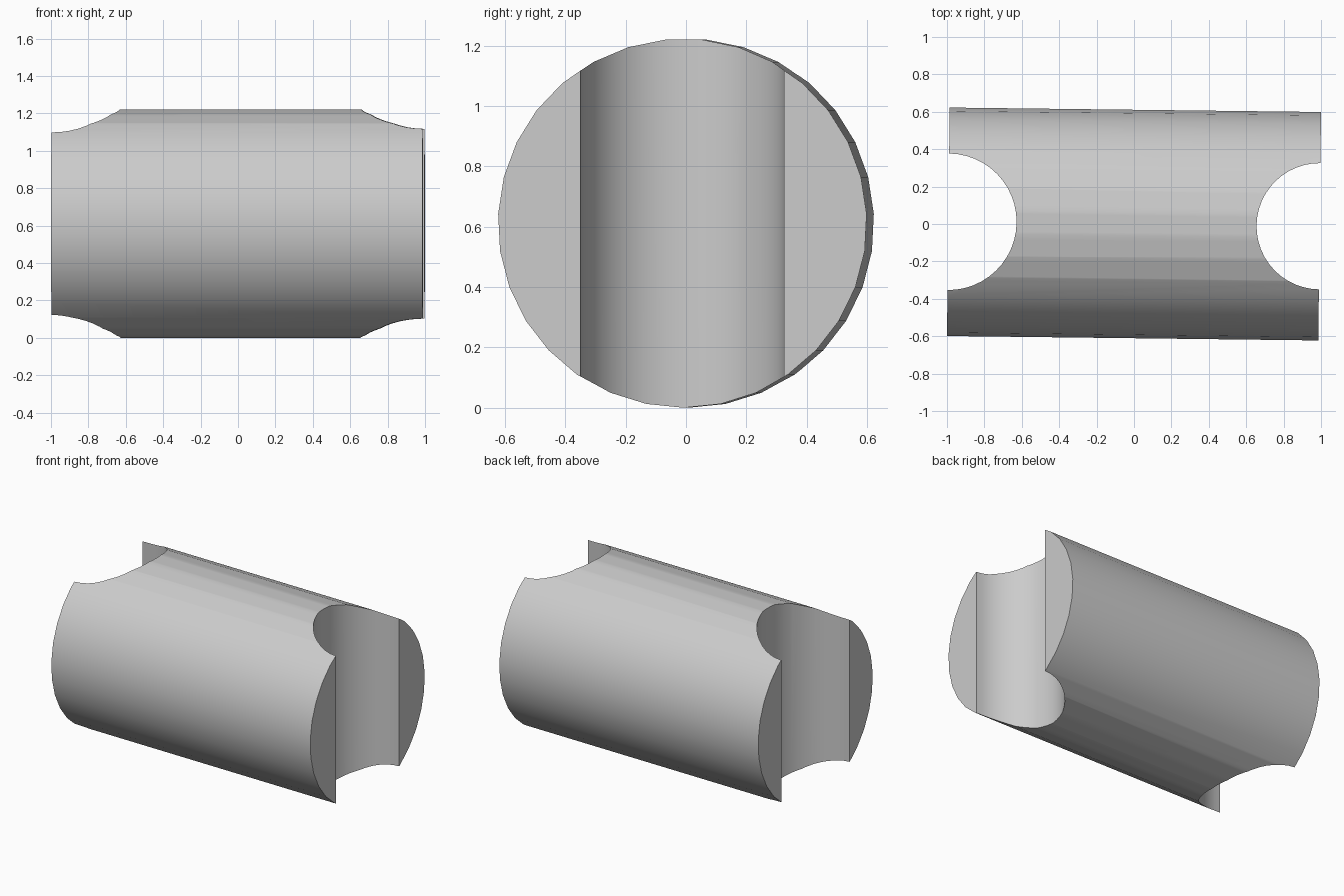
import bpy
import math
from mathutils import Matrix

default = bpy.data.objects.get("Cube")
if default:
    bpy.data.objects.remove(default, do_unlink=True)

RADIUS = 0.6115
HALF = 0.9927
YAW = -0.012

grey = bpy.data.materials.new("light_grey")
grey.use_nodes = True
colour = (0.6, 0.6, 0.6, 1)
grey.diffuse_color = colour
grey.node_tree.nodes["Principled BSDF"].inputs["Base Color"].default_value = colour


def cylinder(name, sides, radius, depth, matrix):
    bpy.ops.mesh.primitive_cylinder_add(vertices=sides, radius=radius, depth=depth)
    obj = bpy.context.object
    obj.name = name
    obj.data.transform(matrix)
    obj.data.materials.append(grey)
    return obj


# Horizontal tube body, one corner line at the bottom, turned slightly about z
yaw = Matrix.Rotation(YAW, 4, "Z")
lay = Matrix.Rotation(math.pi / 2, 4, "Y")
spin = Matrix.Rotation(-math.pi / 2, 4, "Z")
roll = Matrix.Rotation(math.pi, 4, "X") @ Matrix.Rotation(math.pi / 2, 4, "X")
body = cylinder("coped_tube", 31, RADIUS, 2 * HALF, lay @ spin)
# Find the roll that puts a corner straight down
v = body.data.vertices[0].co
fix = Matrix.Rotation(-math.pi / 2 - math.atan2(v.z, v.y), 4, "X")
body.data.transform(Matrix.Translation((0, 0, RADIUS)) @ yaw @ fix)

# Upright round notches in both ends
for name, x, r in (("right_notch", -HALF, 0.365), ("left_notch", HALF, 0.3375)):
    place = Matrix.Translation((0, 0, RADIUS)) @ yaw @ Matrix.Translation((x, 0, 0))
    cutter = cylinder(name + "_cutter", 48, r, 2, place)
    cutter.hide_render = True
    bpy.context.view_layer.objects.active = body
    mod = body.modifiers.new(name, "BOOLEAN")
    mod.operation = "DIFFERENCE"
    mod.solver = "EXACT"
    mod.object = cutter
    bpy.ops.object.modifier_apply(modifier=mod.name)
    bpy.data.objects.remove(cutter, do_unlink=True)

# Smooth round faces with sharp rims
bpy.ops.object.select_all(action="DESELECT")
body.select_set(True)
bpy.context.view_layer.objects.active = body
bpy.ops.object.shade_smooth_by_angle(angle=math.radians(30))
